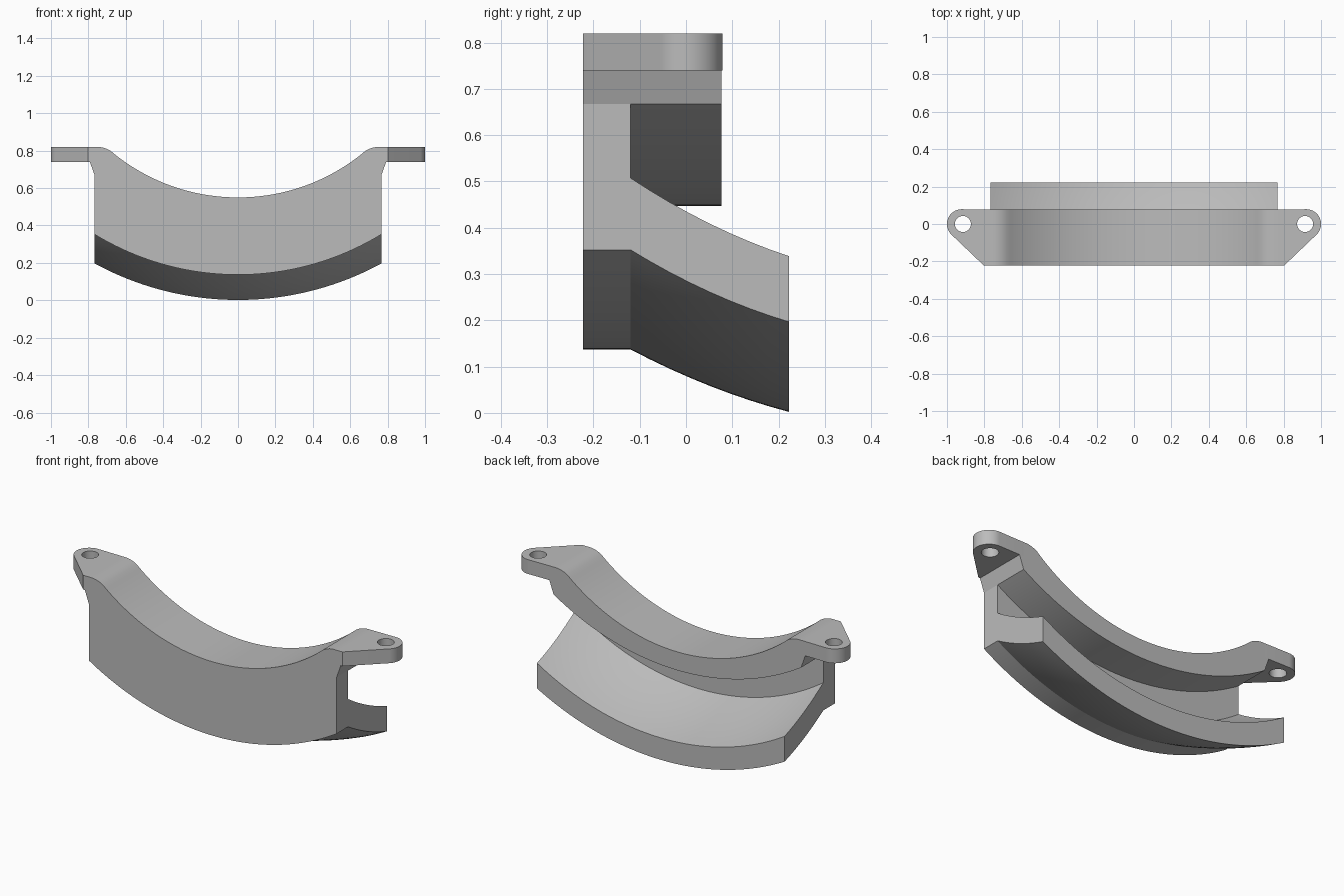
import bpy
import bmesh
from math import sqrt, sin, cos, pi, atan2, acos, radians

cube = bpy.data.objects.get("Cube")
if cube:
    bpy.data.objects.remove(cube, do_unlink=True)

grey = bpy.data.materials.new("plain grey")
grey.use_nodes = True
colour = (0.5, 0.5, 0.5, 1)
grey.diffuse_color = colour
grey.node_tree.nodes["Principled BSDF"].inputs["Base Color"].default_value = colour

FRONT, WALL, LIP, BACK = -0.223, -0.12, 0.077, 0.223
HALF, TOP, EAR_BASE, AXIS = 0.766, 0.82, 0.74, 1.607


def finish(name, bm):
    bmesh.ops.recalc_face_normals(bm, faces=bm.faces)
    mesh = bpy.data.meshes.new(name)
    bm.to_mesh(mesh)
    bm.free()
    obj = bpy.data.objects.new(name, mesh)
    bpy.context.collection.objects.link(obj)
    mesh.materials.append(grey)
    bpy.ops.object.select_all(action='DESELECT')
    obj.select_set(True)
    bpy.context.view_layer.objects.active = obj
    bpy.ops.object.shade_smooth_by_angle(angle=radians(25))
    return obj


def arc(x, radius, centre=AXIS):
    return centre - sqrt(radius * radius - x * x)


def saddle(x):
    # Round seat that eases into the flat top
    x = abs(x)
    if x < 0.66:
        return arc(x, 1.057)
    return TOP - 4.4 * max(0.75 - x, 0) ** 2


def flare(t, start, end):
    # Radius of the lower skirt as it spreads backwards
    return start + (end - start) * t + 0.045 * t * (1 - t)


def section(x):
    # C-shaped cross-section: upper lip, front wall, flared skirt
    under = arc(x, 1.444, 1.891)
    pts = [(FRONT, saddle(x)), (LIP, saddle(x)), (LIP, under), (WALL, under)]
    steps = [i / 8 for i in range(9)]
    for t in steps:
        pts.append((WALL + (BACK - WALL) * t, arc(x, flare(t, 1.34, 1.482))))
    for t in reversed(steps):
        pts.append((WALL + (BACK - WALL) * t, arc(x, flare(t, 1.47, 1.605))))
    pts.append((FRONT, arc(x, 1.47)))
    return [(x, y, z) for y, z in pts]


# Curved channel body
bm = bmesh.new()
COUNT = 72
loops = []
for i in range(COUNT + 1):
    x = HALF * (2 * i / COUNT - 1)
    loops.append([bm.verts.new(p) for p in section(x)])
for a, b in zip(loops, loops[1:]):
    for j in range(len(a)):
        k = (j + 1) % len(a)
        bm.faces.new((a[j], a[k], b[k], b[j]))
bm.faces.new(loops[0])
bm.faces.new(loops[-1])
finish("channel_body", bm)


def closed_loop(bm, pts):
    verts = [bm.verts.new(p) for p in pts]
    return [bm.edges.new((v, verts[(i + 1) % len(verts)])) for i, v in enumerate(verts)]


def extrude(bm, offset):
    new = bmesh.ops.extrude_face_region(bm, geom=bm.faces[:])["geom"]
    verts = [g for g in new if isinstance(g, bmesh.types.BMVert)]
    bmesh.ops.translate(bm, verts=verts, vec=offset)


for side, label in ((1, "left"), (-1, "right")):
    # Mounting ear: tapered plate with a rounded end and a bolt hole
    cx, r = 0.921, 0.079
    corner = (0.802, FRONT)
    dx, dy = corner[0] - cx, corner[1]
    start = atan2(dy, dx) + acos(r / sqrt(dx * dx + dy * dy))
    outline = [(HALF, FRONT), corner]
    for i in range(25):
        a = start + (pi / 2 - start) * i / 24
        outline.append((cx + r * cos(a), r * sin(a)))
    outline.append((HALF, LIP))
    hole = [(cx - 0.006 + 0.043 * cos(i * pi / 16), 0.043 * sin(i * pi / 16)) for i in range(32)]
    bm = bmesh.new()
    edges = []
    for ring in (outline, hole):
        edges += closed_loop(bm, [(side * x, y, EAR_BASE) for x, y in ring])
    bmesh.ops.triangle_fill(bm, edges=edges, use_beauty=True, use_dissolve=False)
    extrude(bm, (0, 0, TOP - EAR_BASE))
    finish(label + "_mounting_ear", bm)

    # Sloped gusset under the ear
    bm = bmesh.new()
    profile = [(HALF, 0.667), (0.792, EAR_BASE), (HALF, EAR_BASE)]
    bm.faces.new([bm.verts.new((side * x, FRONT, z)) for x, z in profile])
    extrude(bm, (0, LIP - FRONT, 0))
    finish(label + "_gusset", bm)
